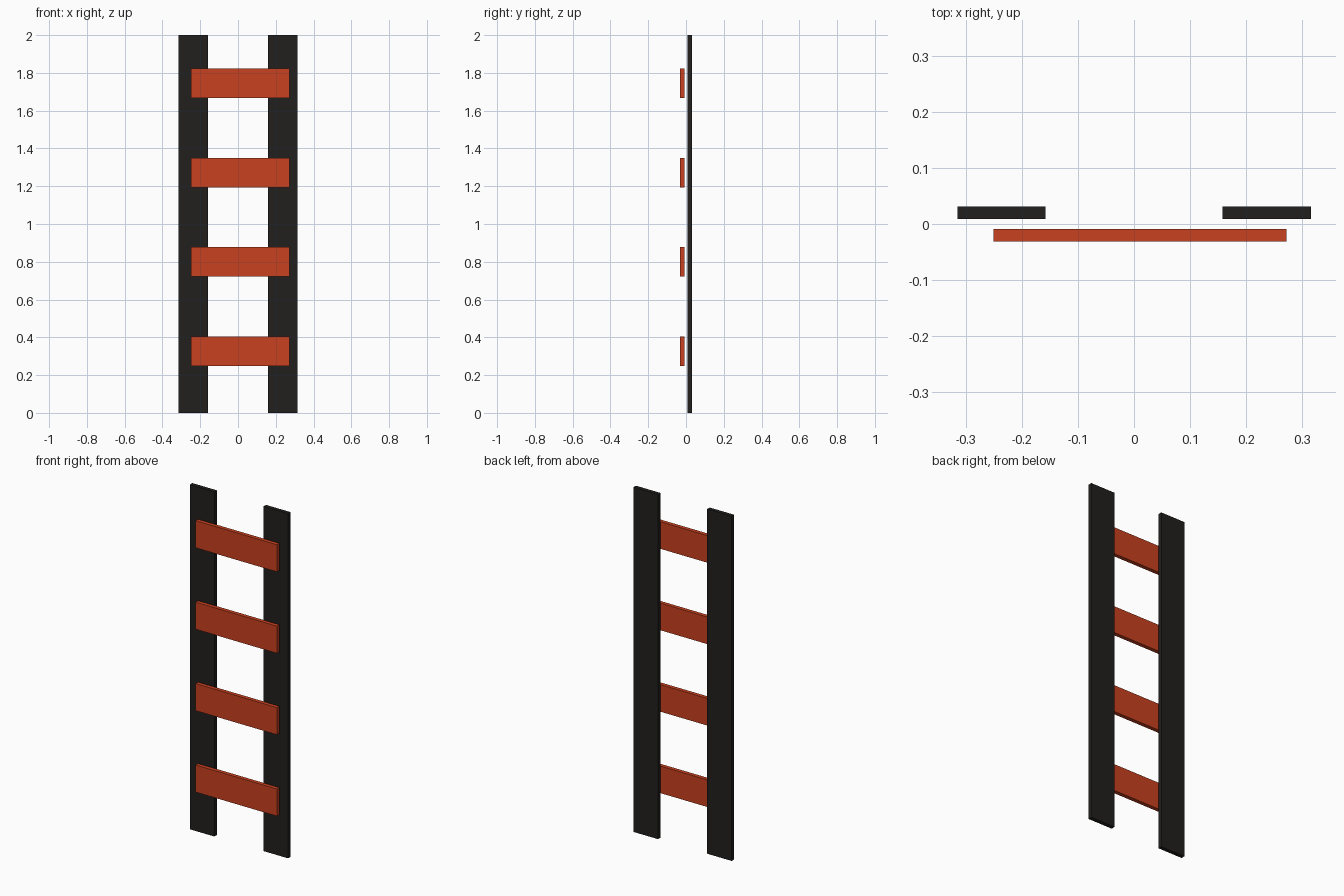
import bpy

if "Cube" in bpy.data.objects:
    bpy.data.objects.remove(bpy.data.objects["Cube"])


def material(name, color):
    mat = bpy.data.materials.new(name)
    mat.diffuse_color = color
    mat.use_nodes = True
    mat.node_tree.nodes["Principled BSDF"].inputs["Base Color"].default_value = mat.diffuse_color
    return mat


def plank(name, center, size, mat):
    bpy.ops.mesh.primitive_cube_add(size=1, location=center)
    obj = bpy.context.object
    obj.name = name
    obj.scale = size
    bpy.ops.object.transform_apply(location=False, rotation=False, scale=True)
    obj.data.materials.append(mat)
    return obj


BOARD_WIDTH = 0.157
THICKNESS = 0.023
OFFSET_Y = 0.02  # rails sit behind, rungs in front, with a thin gap

black = material("black_paint", (0.015, 0.014, 0.013, 1))
orange = material("orange_paint", (0.58, 0.052, 0.014, 1))

# Upright rails
for side, x in (("left", -0.2365), ("right", 0.2365)):
    plank(f"{side}_rail", (x, OFFSET_Y, 1), (BOARD_WIDTH, THICKNESS, 2), black)

# Evenly spaced rungs, slightly off-centre
for i in range(4):
    plank(f"rung_{i + 1}", (0.011, -OFFSET_Y, 0.327 + 0.4725 * i),
          (0.522, THICKNESS, BOARD_WIDTH), orange)
